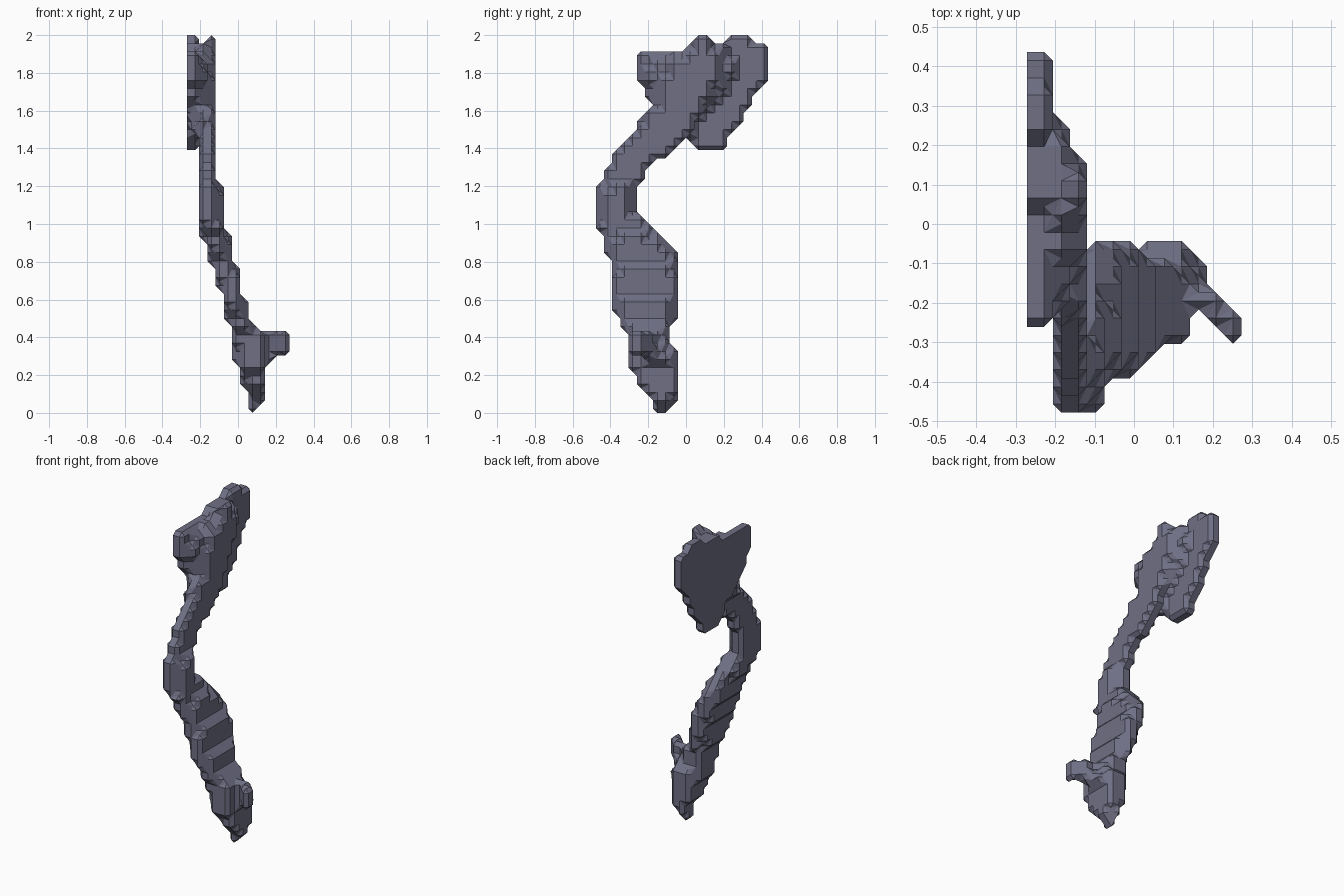
import bpy, bmesh, math
from itertools import product

cube = bpy.data.objects.get("Cube")
if cube:
    bpy.data.objects.remove(cube)

CELL = 2 / 46
CUT_X = -0.271          # flat cut where the shoulder meets the body
ORIGIN = (CUT_X, -0.456, CELL / 2)

# Limb cross-sections from fingertips to shoulder: z, x range, y range
SECTIONS = [
    (0.00, .06, .11, -.14, -.08),
    (0.10, .04, .13, -.21, -.05),
    (0.20, .01, .15, -.28, -.03),
    (0.30, -.02, .16, -.30, -.03),
    (0.38, -.03, .15, -.30, -.08),
    (0.45, -.04, .08, -.33, -.07),
    (0.55, -.07, .05, -.38, -.06),
    (0.65, -.09, .02, -.41, -.04),
    (0.78, -.14, -.01, -.40, -.03),
    (0.88, -.16, -.04, -.42, -.08),
    (0.97, -.20, -.07, -.46, -.15),
    (1.05, -.21, -.10, -.48, -.25),
    (1.18, -.21, -.10, -.47, -.26),
    (1.30, -.22, -.11, -.42, -.19),
    (1.40, -.22, -.11, -.36, -.07),
    (1.50, -.23, -.11, -.28, .03),
    (1.62, -.23, -.11, -.17, .10),
]

# Shoulder outlines in y and z, stacked outward from the cut
BASE = [(-.28, 1.82), (-.23, 1.91), (0, 1.92), (.14, 1.96), (.29, 1.99), (.40, 1.97),
        (.46, 1.83), (.20, 1.39), (.04, 1.38), (0, 1.49), (-.14, 1.57)]
MIDDLE = [(-.23, 1.83), (-.05, 1.92), (.07, 1.98), (.22, 1.95), (.25, 1.82),
          (.2, 1.72), (0, 1.5), (-.13, 1.57)]
OUTER = [(-.1, 1.86), (.03, 1.9), (.06, 2), (.11, 1.99), (.16, 1.9),
         (.15, 1.7), (-.06, 1.48), (-.13, 1.6)]
LAYERS = [BASE, BASE, MIDDLE, OUTER]


def in_outline(y, z, outline):
    inside = False
    for (ya, za), (yb, zb) in zip(outline, outline[1:] + outline[:1]):
        if (za > z) != (zb > z) and y < ya + (yb - ya) * (z - za) / (zb - za):
            inside = not inside
    return inside


def in_limb(x, y, z):
    for low, high in zip(SECTIONS, SECTIONS[1:]):
        if low[0] <= z < high[0]:
            t = (z - low[0]) / (high[0] - low[0])
            x0, x1, y0, y1 = (a + (b - a) * t for a, b in zip(low[1:], high[1:]))
            u = (2 * y - y0 - y1) / (y1 - y0)
            v = (2 * x - x0 - x1) / (x1 - x0)
            return u ** 4 + max(v, 0) ** 3 * 0.8 + min(v, 0) ** 4 <= 1.05
    return False


def in_thumb(x, y, z):
    # Thumb slants outward and forward from the palm, with a small knuckle
    thumb = .1 < x < .26 and abs(y + .17 + .8 * (x - .13)) < .04 and abs(z - .37) < .045
    knuckle = abs(x - .12) < .03 and abs(y + .22) < .07 and .36 < z < .45
    return thumb or knuckle


# Fill the grid
filled = set()
for key in product(range(13), range(22), range(46)):
    x, y, z = (o + CELL * k for o, k in zip(ORIGIN, key))
    shoulder = key[0] < len(LAYERS) and in_outline(y, z, LAYERS[key[0]])
    if shoulder or in_limb(x, y, z) or in_thumb(x, y, z):
        filled.add(key)


def cell_faces():
    # Six faces of a unit cell, corners in order as seen from outside
    for axis, side in product(range(3), range(2)):
        ring = []
        for a, b in [(0, 0), (1, 0), (1, 1), (0, 1)]:
            corner = [0, 0, 0]
            corner[axis], corner[(axis + 1) % 3], corner[(axis + 2) % 3] = side, a, b
            ring.append(corner)
        yield ring if side else ring[::-1]


# Skin the filled grid with chamfered facets joining the midpoints of cell edges
FACES = list(cell_faces())
bm = bmesh.new()
points = {}


def point(mid):
    if mid not in points:
        co = [o + CELL * m / 2 for o, m in zip(ORIGIN, mid)]
        co[0] = max(co[0], CUT_X)
        points[mid] = bm.verts.new(co)
    return points[mid]


for cell in product(range(-1, 13), range(-1, 22), range(-1, 46)):
    links = {}
    for ring in FACES:
        corners = [tuple(c + d for c, d in zip(cell, corner)) for corner in ring]
        full = [c in filled for c in corners]
        mids = [tuple(p + q for p, q in zip(corners[i - 1], corners[i])) for i in range(4)]
        for i in range(4):
            if full[i] and not full[i - 1]:
                j = i
                while full[j % 4]:
                    j += 1
                links[mids[j % 4]] = mids[i]
    while links:
        loop = [next(iter(links))]
        while loop[-1] in links:
            loop.append(links.pop(loop[-1]))
        bm.faces.new([point(m) for m in loop[:-1]])

bmesh.ops.recalc_face_normals(bm, faces=bm.faces)
bmesh.ops.dissolve_limit(bm, angle_limit=math.radians(1), verts=bm.verts, edges=bm.edges)
bmesh.ops.triangulate(bm, faces=[f for f in bm.faces if len(f.verts) > 4])

# One slate colour, flat shaded
slate = bpy.data.materials.new("slate_grey")
slate.use_nodes = True
colour = (0.16, 0.16, 0.235, 1)
slate.diffuse_color = colour
slate.node_tree.nodes["Principled BSDF"].inputs["Base Color"].default_value = colour

mesh = bpy.data.meshes.new("arm")
bm.to_mesh(mesh)
bm.free()
mesh.materials.append(slate)
arm = bpy.data.objects.new("arm", mesh)
bpy.context.collection.objects.link(arm)
